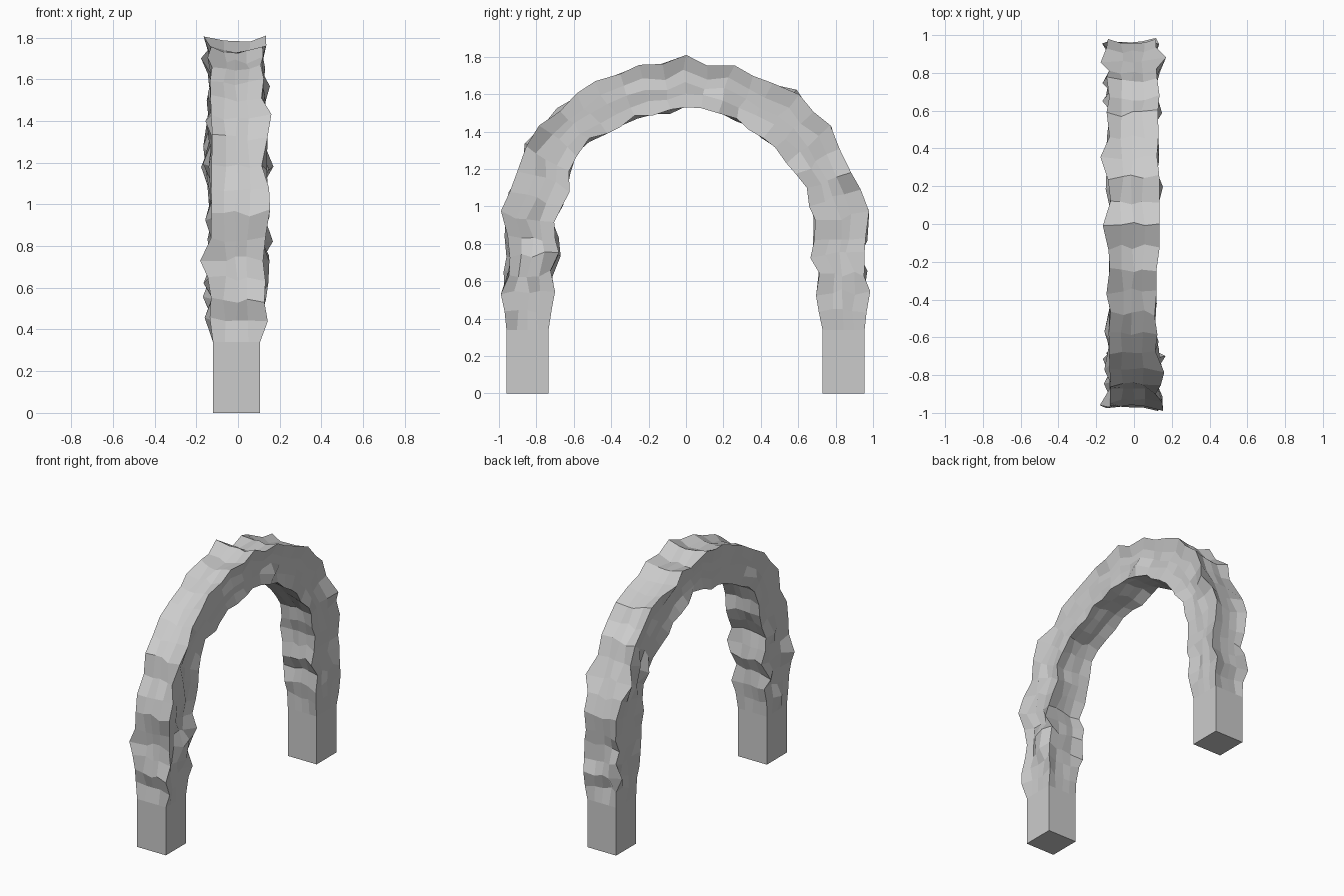
import bpy, bmesh, math, random

random.seed(7)
cube = bpy.data.objects.get("Cube")
if cube:
    bpy.data.objects.remove(cube, do_unlink=True)

SPRING = 0.83      # height where the legs meet the curve
HALF_WIDTH = 0.113
SHIFT = -0.007
SIDES = 4          # faces along each side of the square section

# Rough silhouette of the curve, as outer and inner radii in hundredths
outer = [97, 100, 98, 97, 100, 99, 98, 97, 97, 95, 96, 94, 98,
         93, 96, 94, 95, 99, 96, 98, 95, 95, 97, 99, 97]
inner = [68, 71, 68, 67, 71, 73, 73, 70, 69, 69, 68, 67, 70,
         70, 69, 68, 67, 67, 68, 67, 68, 70, 68, 69, 68]

# Leg levels: height, outer reach, inner reach
leg = [(0, 0.96, 0.735), (0.34, 0.96, 0.735), (0.45, 0.97, 0.715),
       (0.54, 0.99, 0.70), (0.64, 0.975, 0.715), (0.74, 0.96, 0.67)]


def square_loop():
    """Walk round a unit square: u across the arch, v from inner to outer."""
    steps = [i / SIDES for i in range(SIDES)]
    return ([(s, 0) for s in steps] + [(1, s) for s in steps]
            + [(1 - s, 1) for s in steps] + [(0, 1 - s) for s in steps])


def place(x, radius, angle, base):
    return (x + SHIFT, -radius * math.cos(angle), base + radius * math.sin(angle))


def make_ring(bm, angle, base, r_in, r_out, rough):
    """One section of the arch; rough sections get dents and jutting corners."""
    ring = []
    proud = random.choice((0, 1))      # the corner that juts out furthest
    for u, v in square_loop():
        x = (u * 2 - 1) * HALF_WIDTH
        a, b = angle, base
        lo, hi = r_in, r_out
        if rough:
            corner = u in (0, 1) and v in (0, 1)
            if corner:
                sink = 0 if u == proud else random.uniform(0.0, 0.03)
            else:
                sink = random.uniform(0.018, 0.035)
            lo, hi = lo + sink * 0.8, hi - sink
            if u in (0, 1):
                push = random.uniform(0.0, 0.03) if corner else random.uniform(-0.004, 0.014)
                if random.random() < 0.09:
                    push += 0.035
                x += push * (u * 2 - 1)
            else:
                x += random.uniform(-0.01, 0.01)
            slide = random.uniform(-0.018, 0.018)
            if base == SPRING:
                a += slide
            else:
                b += slide
            if 0 < v < 1:
                v += random.uniform(-0.05, 0.05)
        ring.append(bm.verts.new(place(x, lo + (hi - lo) * v, a, b)))
    return ring


# Sections in order: up one leg, over the curve, down the other leg
sections = [(0, z, i, o, z > 0.4) for z, o, i in leg]
sections += [(math.pi * k / (len(outer) - 1), SPRING, i / 100, o / 100, True)
             for k, (o, i) in enumerate(zip(outer, inner))]
sections += [(math.pi, z, i - 0.005, o - 0.005, z > 0.4) for z, o, i in reversed(leg)]

bm = bmesh.new()
rings = [make_ring(bm, a, z, i, o, rough) for a, z, i, o, rough in sections]
count = SIDES * 4
for r0, r1 in zip(rings, rings[1:]):
    for k in range(count):
        n = (k + 1) % count
        bm.faces.new((r0[k], r0[n], r1[n], r1[k]))

# Flat feet
bm.faces.new(rings[0])
bm.faces.new(rings[-1])
bmesh.ops.recalc_face_normals(bm, faces=bm.faces)

mesh = bpy.data.meshes.new("stone_arch")
bm.to_mesh(mesh)
bm.free()
arch = bpy.data.objects.new("stone_arch", mesh)
bpy.context.collection.objects.link(arch)

# Plain stone colour
stone = bpy.data.materials.new("grey_stone")
stone.use_nodes = True
colour = (0.6, 0.6, 0.6, 1)
stone.diffuse_color = colour
stone.node_tree.nodes["Principled BSDF"].inputs["Base Color"].default_value = colour
mesh.materials.append(stone)
